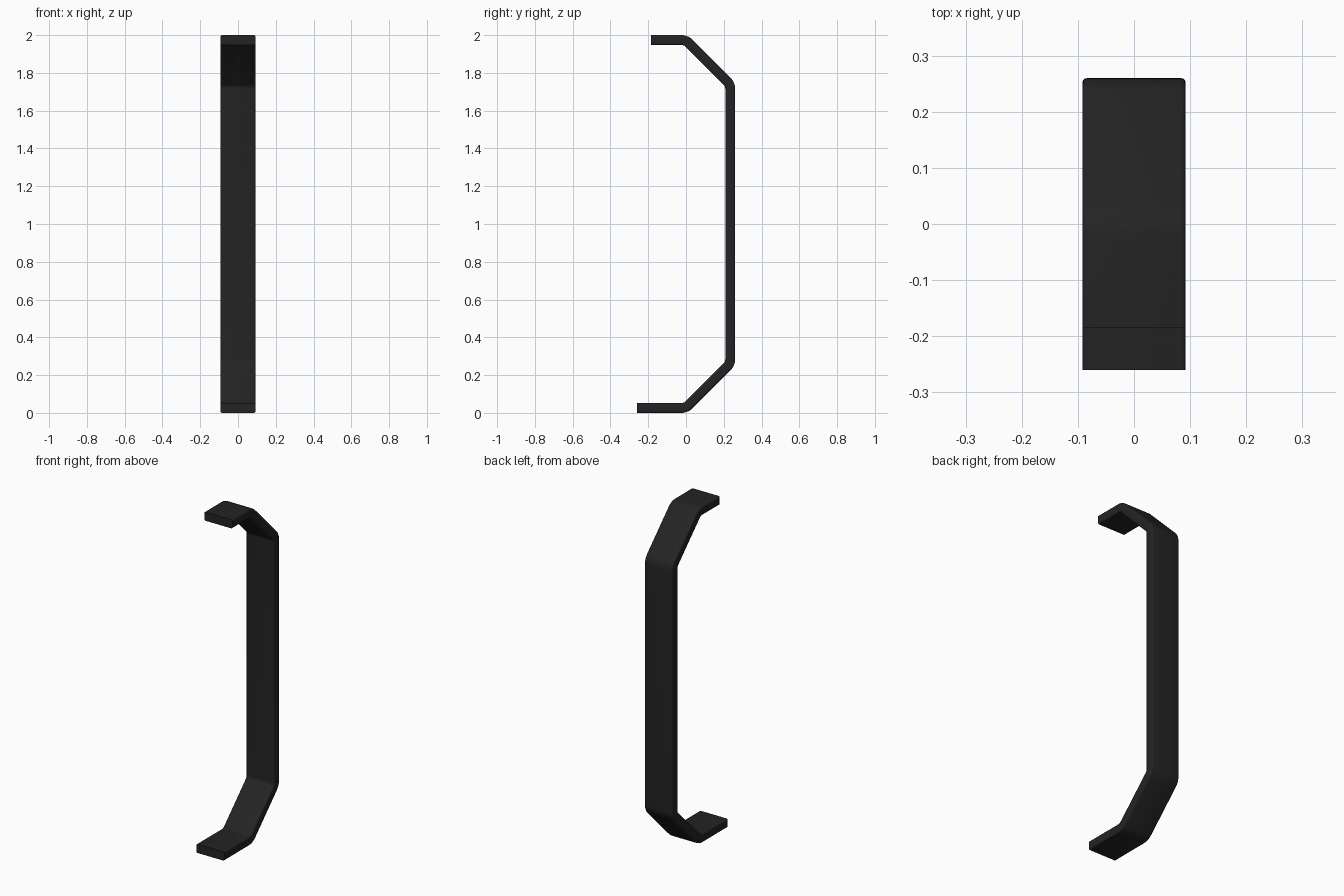
import bpy, bmesh, math
from mathutils import Vector

if "Cube" in bpy.data.objects:
    bpy.data.objects.remove(bpy.data.objects["Cube"])

HALF_W, HALF_T = 0.092, 0.026   # strap half width and half thickness
EDGE = 0.008                    # rounding of the long edges
BEND_R = 0.058                  # centreline bend radius
BEND_STEPS = 6

black = bpy.data.materials.new("matte black")
black.diffuse_color = (0.017, 0.017, 0.017, 1)
black.use_nodes = True
black.node_tree.nodes["Principled BSDF"].inputs["Base Color"].default_value = black.diffuse_color

# Centreline corners in (y, z), from the lower foot to the upper foot
k = HALF_T * math.tan(math.pi / 8)
corners = [Vector(p) for p in (
    (-0.26, HALF_T), (0.01 - k, HALF_T),
    (0.26 - HALF_T, 0.25 + k), (0.26 - HALF_T, 1.75 - k),
    (0.01 - k, 2 - HALF_T), (-0.185, 2 - HALF_T))]

# Round every bend; each station is a point plus its outward normal
stations = []
def add(point, angle):
    stations.append((point, Vector((math.sin(angle), -math.cos(angle)))))

def heading(a, b):
    return math.atan2(b.y - a.y, b.x - a.x)

add(corners[0], 0.0)
for a, b, c in zip(corners, corners[1:], corners[2:]):
    h0, h1 = heading(a, b), heading(b, c)
    setback = BEND_R * math.tan((h1 - h0) / 2)
    start = b - (b - a).normalized() * setback
    centre = start + Vector((-math.sin(h0), math.cos(h0))) * BEND_R
    for i in range(BEND_STEPS + 1):
        h = h0 + (h1 - h0) * i / BEND_STEPS
        add(centre + Vector((math.sin(h), -math.cos(h))) * BEND_R, h)
add(corners[-1], math.pi)

# Rounded rectangle cross-section: (x, offset along the normal)
section = []
for q, (sx, sn) in enumerate(((1, 1), (-1, 1), (-1, -1), (1, -1))):
    for i in range(4):
        t = (q + i / 3) * math.pi / 2
        section.append((sx * (HALF_W - EDGE) + EDGE * math.cos(t),
                        sn * (HALF_T - EDGE) + EDGE * math.sin(t)))

# Sweep the section along the stations and cap both ends
bm = bmesh.new()
rings = []
for p, n in stations:
    rings.append([bm.verts.new((x, p.x + n.x * o, p.y + n.y * o))
                  for x, o in section])
count = len(section)
for r0, r1 in zip(rings, rings[1:]):
    for i in range(count):
        j = (i + 1) % count
        bm.faces.new((r0[i], r0[j], r1[j], r1[i]))
bm.faces.new(rings[0])
bm.faces.new(rings[-1])
bmesh.ops.recalc_face_normals(bm, faces=bm.faces)

mesh = bpy.data.meshes.new("bent_strap_handle")
bm.to_mesh(mesh)
bm.free()
mesh.materials.append(black)
handle = bpy.data.objects.new("bent_strap_handle", mesh)
bpy.context.collection.objects.link(handle)
bpy.context.view_layer.objects.active = handle
handle.select_set(True)
bpy.ops.object.shade_smooth_by_angle(angle=math.radians(40))
